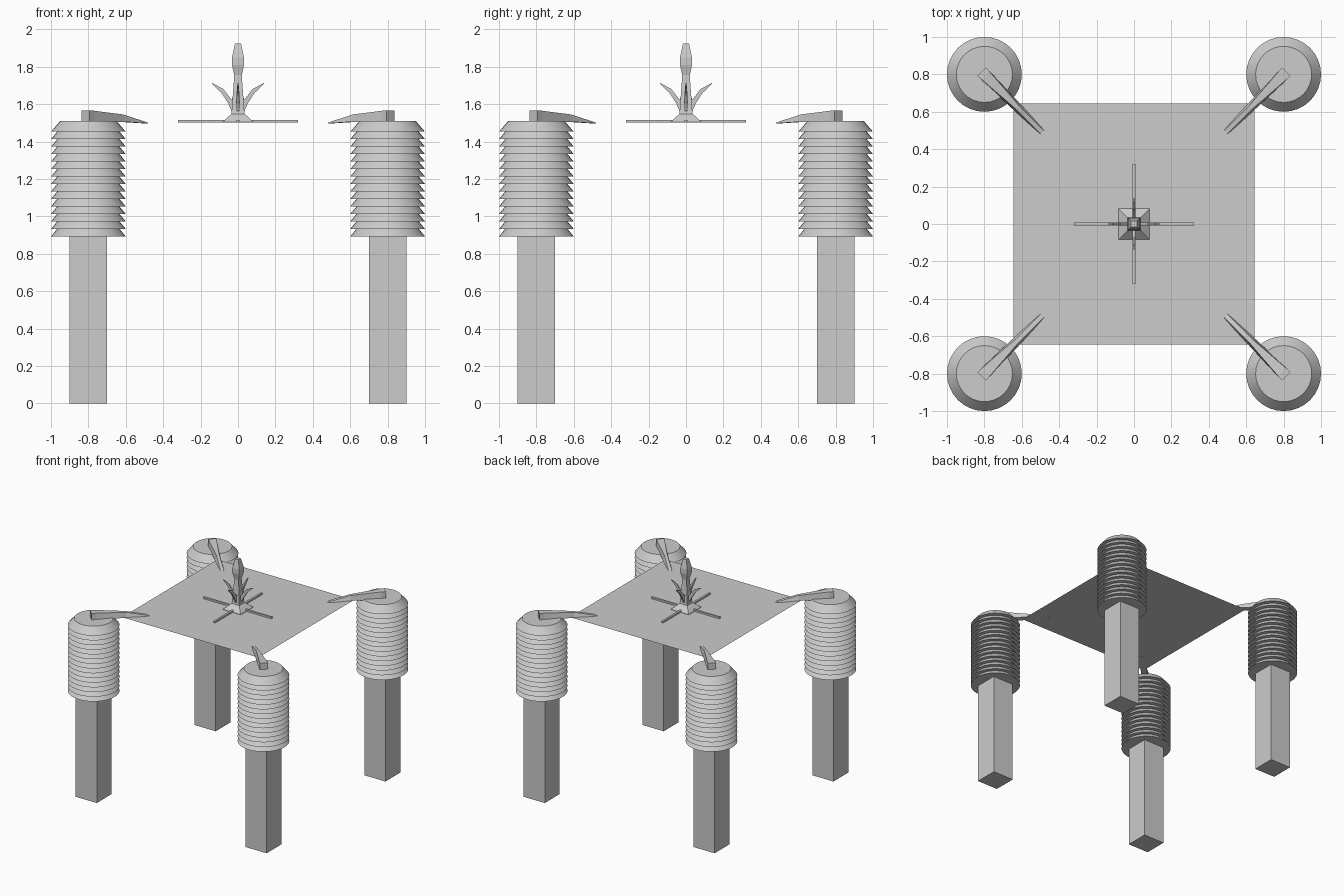
import bpy, bmesh, math
from mathutils import Matrix

if "Cube" in bpy.data.objects:
    bpy.data.objects.remove(bpy.data.objects["Cube"])

grey = bpy.data.materials.new("grey")
grey.diffuse_color = (0.604, 0.604, 0.604, 1)
grey.use_nodes = True
grey.node_tree.nodes["Principled BSDF"].inputs["Base Color"].default_value = grey.diffuse_color


def finish(name, bm, matrix=Matrix()):
    bmesh.ops.recalc_face_normals(bm, faces=bm.faces)
    me = bpy.data.meshes.new(name)
    bm.to_mesh(me)
    bm.free()
    me.materials.append(grey)
    ob = bpy.data.objects.new(name, me)
    ob.matrix_world = matrix
    bpy.context.collection.objects.link(ob)
    return ob


def box(name, size, centre):
    bm = bmesh.new()
    bmesh.ops.create_cube(bm, size=1)
    bmesh.ops.scale(bm, vec=size, verts=bm.verts)
    bmesh.ops.translate(bm, vec=centre, verts=bm.verts)
    return finish(name, bm)


def loft(name, rings, matrix=Matrix()):
    """Closed solid through a list of equal-length point rings."""
    bm = bmesh.new()
    vs = [[bm.verts.new(p) for p in ring] for ring in rings]
    n = len(vs[0])
    for a, b in zip(vs, vs[1:]):
        for i in range(n):
            j = (i + 1) % n
            bm.faces.new((a[i], a[j], b[j], b[i]))
    bm.faces.new(vs[0])
    bm.faces.new(vs[-1])
    return finish(name, bm, matrix)


def turned(name, profile, sides, matrix=Matrix(), offset=0.0):
    angles = [offset + 2 * math.pi * i / sides for i in range(sides)]
    rings = [[(r * math.cos(a), r * math.sin(a), z) for a in angles] for r, z in profile]
    return loft(name, rings, matrix)


# Profile of the stacked flared rings around each post
RINGS, STEP, BOTTOM = 15, 0.04, 0.893
coil = []
for i in range(RINGS):
    z = BOTTOM + i * STEP
    coil += [(0.2, z), (0.167, z + STEP)]
coil[-1] = (0.15, BOTTOM + (RINGS - 1) * STEP + 0.058)

# Arm sections: distance from centre, bottom half width, top half width, bottom z, top z
ARM = [(1.153, 0.032, 0.032, 1.50, 1.565),
       (1.12, 0.032, 0.03, 1.50, 1.565),
       (0.88, 0.024, 0.012, 1.506, 1.545),
       (0.695, 0.015, 0.013, 1.497, 1.502)]
arm_rings = [[(d, -b, z0), (d, b, z0), (d, t, z1), (d, -t, z1)] for d, b, t, z0, z1 in ARM]

# Corner posts with ringed collars and inward claws
for k, corner in enumerate(("back_right", "back_left", "front_left", "front_right")):
    ang = math.radians(45 + 90 * k)
    x = math.copysign(0.8, math.cos(ang))
    y = math.copysign(0.8, math.sin(ang))
    box(corner + "_post", (0.2, 0.2, 0.9), (x, y, 0.45))
    collar = turned(corner + "_collar", coil, 32, Matrix.Translation((x, y, 0)))
    bpy.ops.object.select_all(action='DESELECT')
    collar.select_set(True)
    bpy.context.view_layer.objects.active = collar
    bpy.ops.object.shade_smooth_by_angle(angle=math.radians(25))
    loft(corner + "_claw", arm_rings, Matrix.Rotation(ang, 4, 'Z'))

# Thin sheet held between the claws
bm = bmesh.new()
bmesh.ops.create_grid(bm, x_segments=1, y_segments=1, size=0.643)
sheet = finish("sheet", bm, Matrix.Translation((0, 0, 1.5)))
if sheet.data.polygons[0].normal.z < 0:
    sheet.data.flip_normals()

# Cross bars under the finial
box("cross_bar_x", (0.64, 0.017, 0.014), (0, 0, 1.508))
box("cross_bar_y", (0.017, 0.64, 0.014), (0, 0, 1.508))

# Square finial: flared foot, tapering stem and bud
FINIAL = [(0.084, 1.501), (0.084, 1.504), (0.036, 1.548), (0.034, 1.56), (0.02, 1.755),
          (0.032, 1.81), (0.032, 1.85), (0.016, 1.925)]
turned("finial", [(r * math.sqrt(2), z) for r, z in FINIAL], 4, offset=math.pi / 4)

# Four curved leaves: lower point, upper point, half thickness
LEAF = [((0.018, 1.55), (0.018, 1.66), 0.009),
        ((0.035, 1.565), (0.034, 1.625), 0.009),
        ((0.053, 1.605), (0.046, 1.64), 0.008),
        ((0.088, 1.66), (0.08, 1.683), 0.006),
        ((0.14, 1.71), (0.139, 1.713), 0.002)]
leaf_rings = [[(lo[0], -t, lo[1]), (lo[0], t, lo[1]), (hi[0], t, hi[1]), (hi[0], -t, hi[1])]
              for lo, hi, t in LEAF]
for k in range(4):
    loft("leaf_%d" % (k + 1), leaf_rings, Matrix.Rotation(k * math.pi / 2, 4, 'Z'))
